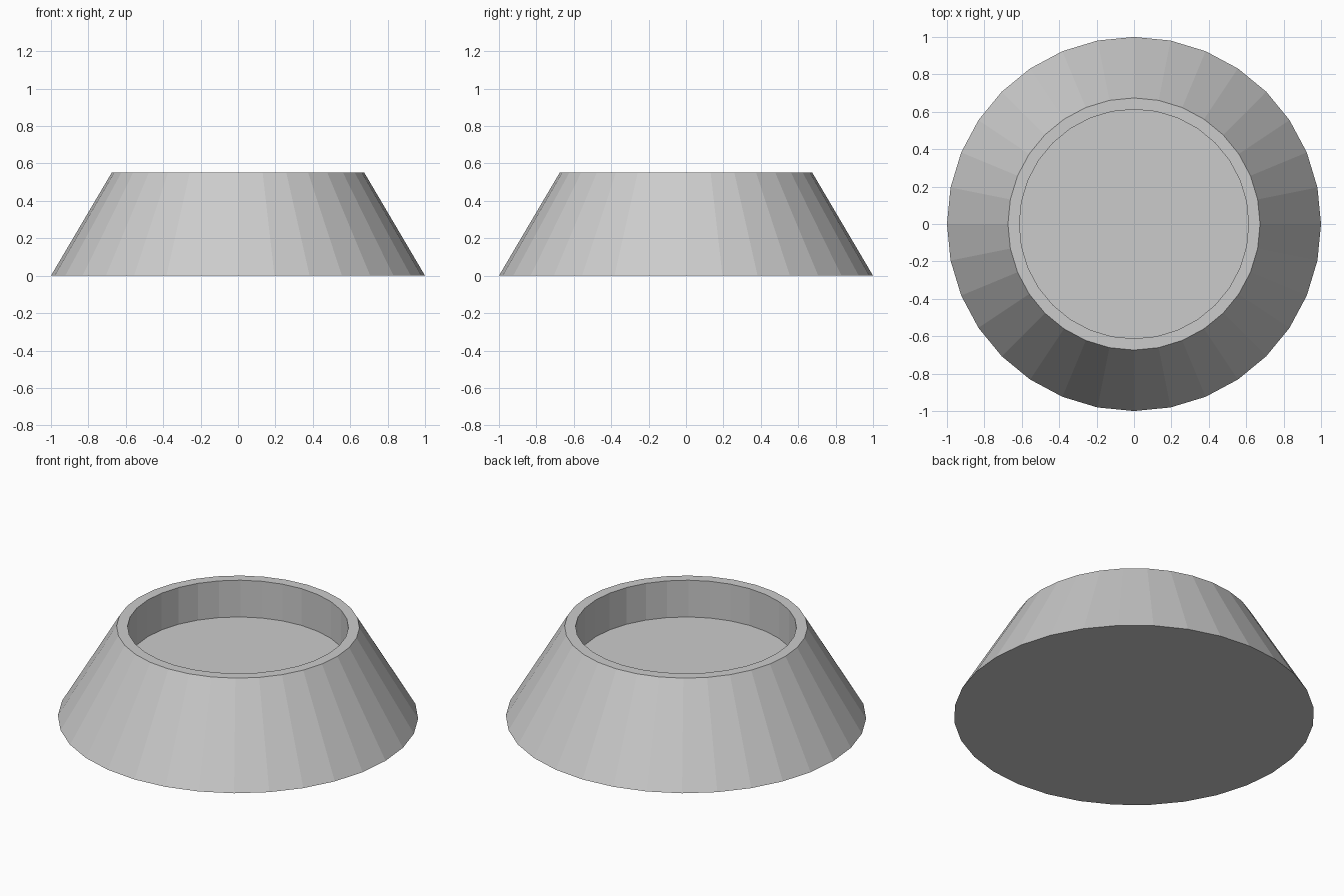
import bpy, bmesh
from math import cos, sin, tau

if "Cube" in bpy.data.objects:
    bpy.data.objects.remove(bpy.data.objects["Cube"])

SIDES = 32
# Ring profile (radius, height): base edge, rim outside, rim inside, recess floor
PROFILE = [(1.0, 0.0), (0.674, 0.553), (0.613, 0.553), (0.613, 0.328)]

bm = bmesh.new()
rings = [[bm.verts.new((r * cos(tau * i / SIDES), r * sin(tau * i / SIDES), z))
          for i in range(SIDES)] for r, z in PROFILE]

# Sloped outside, flat rim and upright recess wall
for a, b in zip(rings, rings[1:]):
    for i in range(SIDES):
        j = (i + 1) % SIDES
        bm.faces.new((a[i], a[j], b[j], b[i]))

# Underside and recess floor
bm.faces.new(rings[0][::-1])
bm.faces.new(rings[-1])

mesh = bpy.data.meshes.new("tapered_bowl")
bm.to_mesh(mesh)
bm.free()
bpy.context.collection.objects.link(bpy.data.objects.new("tapered_bowl", mesh))
